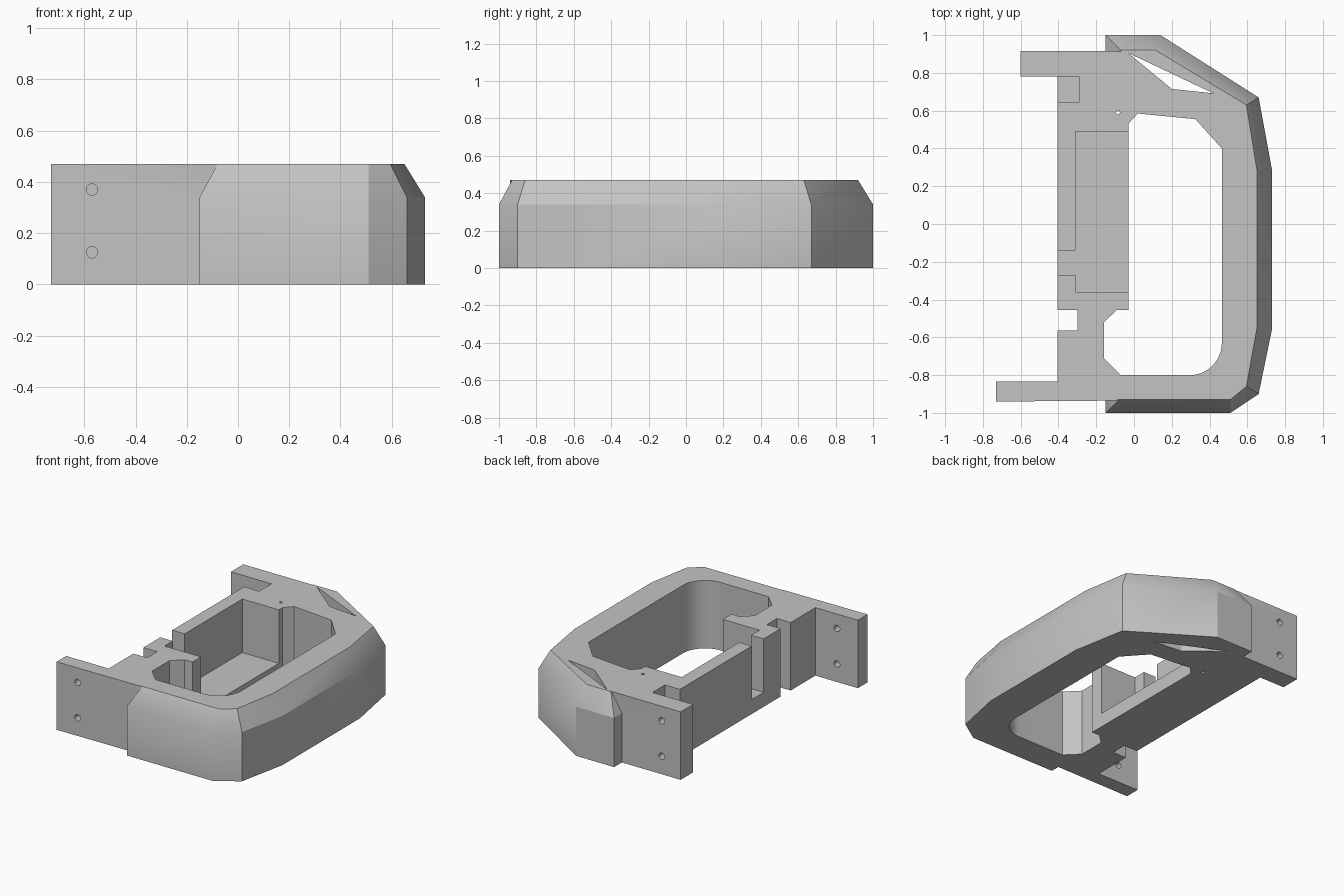
import bpy, bmesh, math

cube = bpy.data.objects.get("Cube")
if cube:
    bpy.data.objects.remove(cube, do_unlink=True)

H = 0.47        # full height
FLOOR = 0.10    # pocket floor height

grey = bpy.data.materials.new("plain_grey")
grey.use_nodes = True
grey.diffuse_color = (0.55, 0.55, 0.55, 1)
grey.node_tree.nodes["Principled BSDF"].inputs["Base Color"].default_value = (0.55, 0.55, 0.55, 1)


def loft(name, rings):
    """Closed solid through (outline, z) rings of equal length."""
    bm = bmesh.new()
    loops = [[bm.verts.new((x, y, z)) for x, y in pts] for pts, z in rings]
    n = len(loops[0])
    bm.faces.new(loops[0])
    bm.faces.new(loops[-1])
    for a, b in zip(loops, loops[1:]):
        for i in range(n):
            j = (i + 1) % n
            bm.faces.new((a[i], a[j], b[j], b[i]))
    bmesh.ops.recalc_face_normals(bm, faces=bm.faces)
    mesh = bpy.data.meshes.new(name)
    bm.to_mesh(mesh)
    bm.free()
    mesh.materials.append(grey)
    obj = bpy.data.objects.new(name, mesh)
    bpy.context.collection.objects.link(obj)
    return obj


def prism(name, pts, z0, z1):
    return loft(name, [(pts, z0), (pts, z1)])


def box(name, x0, x1, y0, y1, z0=-0.1, z1=H + 0.1):
    return prism(name, [(x0, y0), (x1, y0), (x1, y1), (x0, y1)], z0, z1)


def drill(name, x, y, z, radius, along_y):
    bpy.ops.mesh.primitive_cylinder_add(
        vertices=24, radius=radius, depth=0.4 if along_y else 1.2, location=(x, y, z),
        rotation=(math.pi / 2 if along_y else 0, 0, 0))
    obj = bpy.context.object
    obj.name = name
    return obj


def combine(target, other, operation):
    other.hide_render = True
    bpy.context.view_layer.update()
    mod = target.modifiers.new(operation.lower(), 'BOOLEAN')
    mod.operation = operation
    mod.solver = 'EXACT'
    mod.object = other
    bpy.context.view_layer.objects.active = target
    bpy.ops.object.modifier_apply(modifier=mod.name)
    bpy.data.objects.remove(other, do_unlink=True)


# Outer shell with chamfered top rim
outer = [(-0.15, -1), (0.51, -1), (0.66, -0.90), (0.73, -0.56),
         (0.73, 0.29), (0.66, 0.67), (0.14, 1), (-0.15, 1)]
rim = [(-0.08, -0.93), (0.51, -0.93), (0.595, -0.86), (0.65, -0.555),
       (0.65, 0.29), (0.595, 0.63), (0.115, 0.92), (-0.07, 0.92)]
body = loft("frame_body", [(outer, 0), (outer, 0.34), (rim, H)])

# Inner plate with two mounting tabs
plate = prism("mounting_plate", [
    (-0.73, -0.94), (-0.10, -0.935), (0.20, -0.85), (0.20, 0.80), (-0.08, 0.915),
    (-0.60, 0.915), (-0.60, 0.78), (-0.405, 0.78), (-0.405, -0.835), (-0.73, -0.835)], 0, H)
combine(body, plate, 'UNION')

# Large through opening with one rounded corner
arc = [(0.295 + 0.17 * math.cos(a), -0.63 - 0.17 * math.sin(a))
       for a in (math.pi / 2 * i / 12 for i in range(13))]
opening = [(-0.03, 0.53), (0.02, 0.585), (0.325, 0.555), (0.465, 0.40)] + arc + [
    (-0.07, -0.80), (-0.16, -0.71), (-0.16, -0.52), (-0.09, -0.455), (-0.03, -0.455)]

cutters = [
    prism("opening_cutter", opening, -0.1, H + 0.1),
    # Tray pocket open to the main opening, and its side gap
    box("pocket_cutter", -0.31, 0.10, -0.36, 0.49, FLOOR),
    box("side_gap_cutter", -0.50, -0.25, -0.27, -0.14, FLOOR),
    # Edge slots
    box("through_slot_cutter", -0.50, -0.30, -0.565, -0.455),
    box("tab_notch_cutter", -0.50, -0.29, 0.645, 0.78, FLOOR),
    # Triangular window in the back corner
    prism("window_cutter", [(-0.03, 0.905), (0.20, 0.715), (0.42, 0.692)], -0.1, H + 0.1),
    drill("pin_hole_cutter", -0.085, 0.59, 0.2, 0.01, False),
]
# Screw holes in the tabs
for z in (0.125, 0.37):
    cutters.append(drill("front_screw_cutter", -0.57, -0.88, z, 0.022, True))
    cutters.append(drill("back_screw_cutter", -0.455, 0.85, z, 0.022, True))

for cutter in cutters:
    combine(body, cutter, 'DIFFERENCE')

# One colour throughout, smooth only across shallow bends
body.data.materials.clear()
body.data.materials.append(grey)
for poly in body.data.polygons:
    poly.material_index = 0
bpy.ops.object.select_all(action='DESELECT')
body.select_set(True)
bpy.context.view_layer.objects.active = body
bpy.ops.object.shade_smooth_by_angle(angle=math.radians(30))
